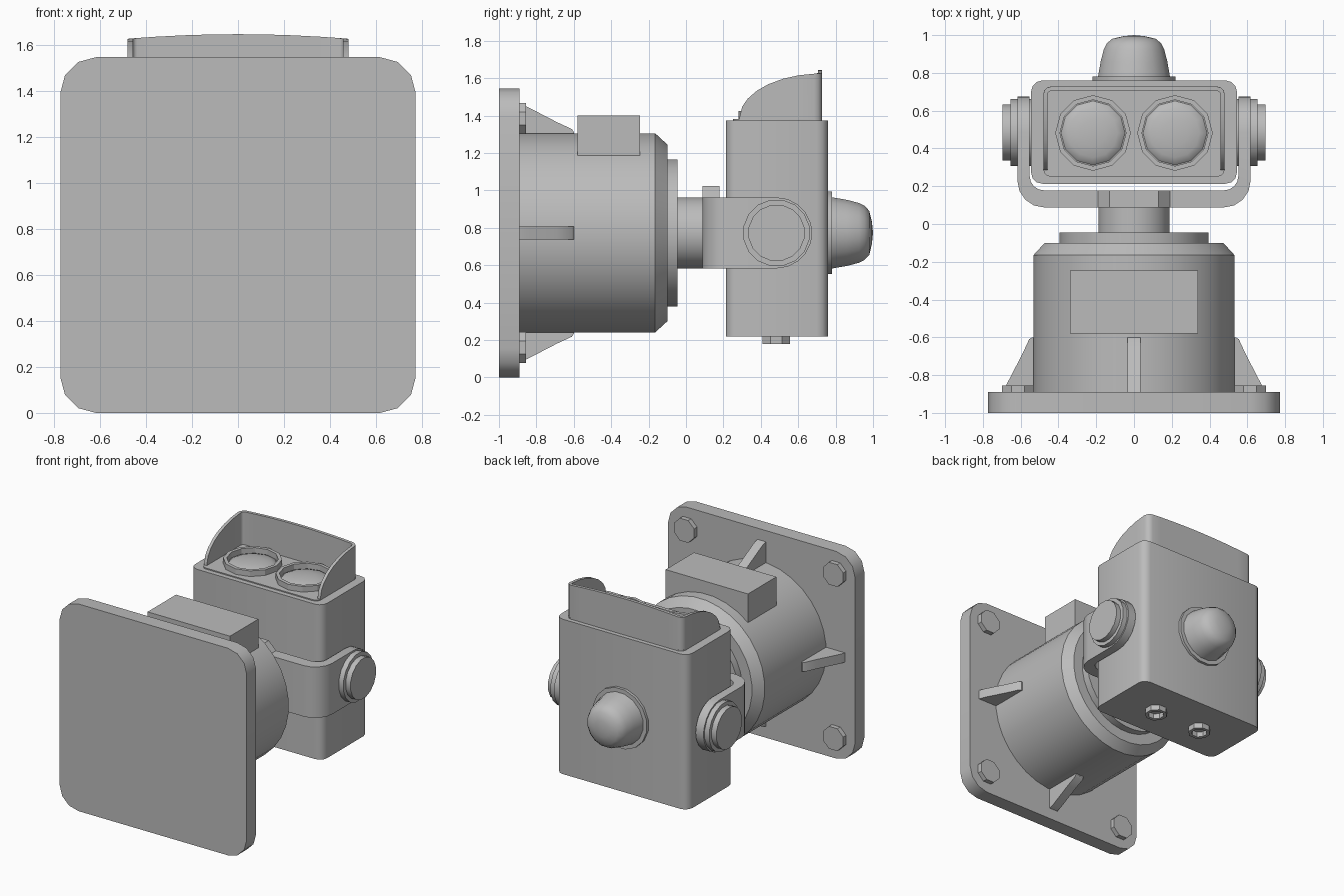
import bpy, bmesh, math
from mathutils import Matrix, Vector

if "Cube" in bpy.data.objects:
    bpy.data.objects.remove(bpy.data.objects["Cube"])

CZ = 0.773  # height of the main axis

grey = bpy.data.materials.new("plain_grey")
grey.diffuse_color = (0.5, 0.5, 0.5, 1)
grey.use_nodes = True
grey.node_tree.nodes["Principled BSDF"].inputs["Base Color"].default_value = grey.diffuse_color


def finish(name, bm, angle=32):
    bmesh.ops.remove_doubles(bm, verts=bm.verts, dist=0.0005)
    bmesh.ops.recalc_face_normals(bm, faces=bm.faces)
    me = bpy.data.meshes.new(name)
    bm.to_mesh(me)
    bm.free()
    ob = bpy.data.objects.new(name, me)
    bpy.context.collection.objects.link(ob)
    me.materials.append(grey)
    bpy.ops.object.select_all(action='DESELECT')
    ob.select_set(True)
    bpy.context.view_layer.objects.active = ob
    bpy.ops.object.shade_smooth_by_angle(angle=math.radians(angle))
    return ob


def rounded_box(name, lo, hi, axis=2, r=0.0, seg=3):
    """Box whose edges parallel to the axis are rounded."""
    lo, hi = Vector(lo), Vector(hi)
    bm = bmesh.new()
    bmesh.ops.create_cube(bm, size=1)
    for v in bm.verts:
        v.co = Vector([(lo[i] + hi[i]) / 2 + v.co[i] * (hi[i] - lo[i]) for i in range(3)])
    if r:
        edges = [e for e in bm.edges
                 if abs((e.verts[0].co - e.verts[1].co)[axis]) > 1e-4]
        bmesh.ops.bevel(bm, geom=edges, offset=r, segments=seg, profile=0.5, affect='EDGES')
    return finish(name, bm)


def lathe(name, profile, center, axis='Z', n=24, angle=32, turn=0.5):
    """Revolve (radius, height) points around an axis through center."""
    rot = {'Z': Matrix.Identity(4),
           'X': Matrix.Rotation(math.pi / 2, 4, 'Y'),
           '-X': Matrix.Rotation(-math.pi / 2, 4, 'Y'),
           'Y': Matrix.Rotation(-math.pi / 2, 4, 'X')}[axis]
    m = Matrix.Translation(center) @ rot
    bm = bmesh.new()
    rings = []
    for r, h in profile:
        rings.append([bm.verts.new(m @ Vector((r * math.cos(2 * math.pi * (i + turn) / n),
                                               r * math.sin(2 * math.pi * (i + turn) / n), h)))
                      for i in range(n)])
    for a, b in zip(rings, rings[1:]):
        for i in range(n):
            j = (i + 1) % n
            bm.faces.new((a[i], a[j], b[j], b[i]))
    for ring, (r, h) in ((rings[0], profile[0]), (rings[-1], profile[-1])):
        if r > 0.001 and profile[0] != profile[-1]:
            bm.faces.new(ring)
    return finish(name, bm, angle)


def wall(name, outer, inner, zlo, zhi):
    """Upright wall between two plan paths, with variable bottom and top."""
    bm = bmesh.new()
    rows = []
    for (ox, oy), (ix, iy) in zip(outer, inner):
        lo, hi = zlo(ox, oy), zhi(ox, oy)
        rows.append([bm.verts.new(c) for c in
                     ((ox, oy, lo), (ox, oy, hi), (ix, iy, hi), (ix, iy, lo))])
    for a, b in zip(rows, rows[1:]):
        for i in range(4):
            j = (i + 1) % 4
            bm.faces.new((a[i], a[j], b[j], b[i]))
    bm.faces.new(rows[0])
    bm.faces.new(rows[-1])
    return finish(name, bm)


def mirrored(half):
    """Complete a path given from the middle outwards on +x."""
    return [(-x, y) for x, y in reversed(half)] + half


def corner(cx, cy, r, a0, a1, n=4):
    return [(cx + r * math.cos(math.radians(a0 + (a1 - a0) * i / n)),
             cy + r * math.sin(math.radians(a0 + (a1 - a0) * i / n))) for i in range(n + 1)]


# Mounting plate with corner bolts
rounded_box("mounting_plate", (-0.772, -1, 0), (0.772, -0.89, 1.545), axis=1, r=0.155)
for sx in (-1, 1):
    for sz in (-1, 1):
        lathe("plate_bolt", [(0.09, 0), (0.09, 0.035)], (sx * 0.615, -0.89, CZ + sz * 0.612), 'Y', 8)

# Motor housing, front flange and shaft
lathe("motor_housing", [(0.535, -0.895), (0.535, -0.165), (0.475, -0.10)], (0, 0, CZ), 'Y', 32)
lathe("motor_flange", [(0.395, -0.11), (0.395, -0.045)], (0, 0, CZ), 'Y', 32)
lathe("drive_shaft", [(0.19, -0.05), (0.19, 0.10)], (0, 0, CZ), 'Y', 32)
rounded_box("terminal_box", (-0.34, -0.58, 1.18), (0.34, -0.245, 1.40))

# Four gussets between the plate and the housing
gusset = [(0.5, -0.895), (0.69, -0.895), (0.675, -0.85), (0.592, -0.69), (0.555, -0.61),
          (0.54, -0.6), (0.5, -0.6)]
for k in range(4):
    bm = bmesh.new()
    f = bm.faces.new([bm.verts.new((r, y, -0.035)) for r, y in gusset])
    ext = bmesh.ops.extrude_face_region(bm, geom=[f])
    bmesh.ops.translate(bm, vec=(0, 0, 0.07),
                        verts=[g for g in ext["geom"] if isinstance(g, bmesh.types.BMVert)])
    bm.transform(Matrix.Translation((0, 0, CZ)) @ Matrix.Rotation(k * math.pi / 2, 4, 'Y'))
    finish("gusset", bm)

# Swivel yoke with rounded arm ends and a raised middle
PY, YR = 0.484, 0.19
tips = [PY + YR * math.sin(math.radians(a)) for a in (0, 18, 36, 54, 72, 82, 90)]
yoke_out = mirrored([(0.13, 0.088), (0.19, 0.088)] + corner(0.477, 0.228, 0.14, -90, 0)
                    + [(0.617, y) for y in tips])
yoke_in = mirrored([(0.13, 0.178), (0.19, 0.178)] + corner(0.477, 0.253, 0.075, -90, 0)
                   + [(0.552, y) for y in tips])


def yoke_half(y):
    return YR if y <= PY else math.sqrt(max(0.0, YR ** 2 - (y - PY) ** 2))


wall("yoke", yoke_out, yoke_in, lambda x, y: CZ - yoke_half(y),
     lambda x, y: CZ + yoke_half(y) + (0.06 if abs(x) < 0.15 else 0))

# Pivot caps on both arms
for sx, ax in ((1, 'X'), (-1, '-X')):
    lathe("pivot_cap", [(0.18, 0), (0.18, 0.115), (0.152, 0.115), (0.152, 0.155)],
          (sx * 0.54, PY, CZ), ax, 16)

# Sensor head
rounded_box("head_body", (-0.545, 0.213, 0.22), (0.545, 0.76, 1.375), axis=2, r=0.06)
rounded_box("head_face_plate", (-0.48, 0.25, 1.37), (0.48, 0.728, 1.383), axis=2, r=0.04)

# Two lenses with raised rims, and hollow cable glands underneath
for sx in (-1, 1):
    lathe("lens_rim", [(0.2, 1.37), (0.2, 1.425), (0.175, 1.425), (0.175, 1.37), (0.2, 1.37)],
          (sx * 0.217, 0.482, 0), 'Z', 12, 25, 0)
    lathe("lens", [(0.176, 1.375), (0.165, 1.389), (0.13, 1.403), (0.07, 1.413), (0, 1.416)],
          (sx * 0.217, 0.482, 0), 'Z', 12, 40, 0)
    lathe("cable_gland", [(0.08, 0.225), (0.08, 0.18), (0.055, 0.18), (0.055, 0.225), (0.08, 0.225)],
          (sx * 0.2, 0.482, 0), 'Z', 8)

# Lens hood: back wall and swept side walls
HY = 0.685
sides = (0.6, 0.52, 0.44, 0.38, 0.33, 0.30, 0.285)
xs = (0.0, 0.12, 0.24, 0.36)
hood_out = mirrored([(x, 0.728) for x in xs] + corner(0.437, HY, 0.043, 90, 0, 3)
                    + [(0.48, y) for y in sides])
hood_in = mirrored([(x, 0.705) for x in xs] + corner(0.437, HY, 0.02, 90, 0, 3)
                   + [(0.457, y) for y in sides])


def hood_top(x, y):
    t = min(1, max(0, (0.725 - y) / 0.44))
    return 1.385 + 0.24 * math.sqrt(max(0, 1 - t * t)) + (0.02 * (1 - (x / 0.48) ** 2))


wall("lens_hood", hood_out, hood_in, lambda x, y: 1.37, hood_top)

# Rear dome on its seat
lathe("dome_seat", [(0.225, 0.755), (0.225, 0.78)], (0, 0, CZ), 'Y', 16)
lathe("rear_dome", [(0.195, 0.775), (0.18, 0.86), (0.163, 0.925), (0.147, 0.955), (0.12, 0.98),
                    (0.06, 0.994), (0, 1.0)], (0, 0, CZ), 'Y', 16, 60)
